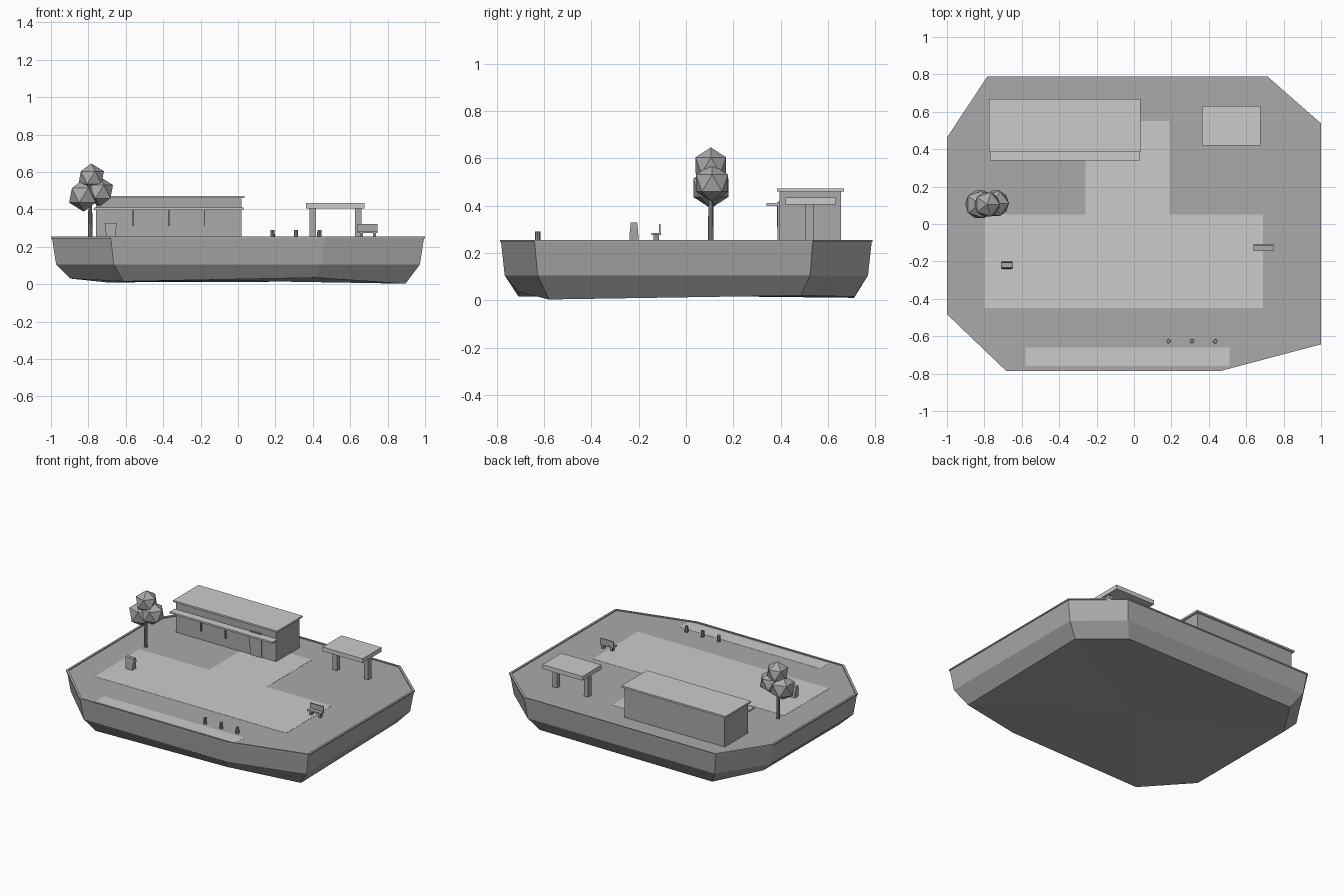
import bpy, bmesh
from mathutils import Matrix

if "Cube" in bpy.data.objects:
    bpy.data.objects.remove(bpy.data.objects["Cube"])

DECK = 0.25
MATS = {}


def grey(ob, value):
    """Give the object a grey material, shared by value."""
    if value not in MATS:
        MATS[value] = bpy.data.materials.new(f"grey_{len(MATS)}")
        MATS[value].diffuse_color = (value, value, value, 1)
    ob.data.materials.append(MATS[value])


def finish(name, bm, value):
    bmesh.ops.recalc_face_normals(bm, faces=bm.faces)
    me = bpy.data.meshes.new(name)
    bm.to_mesh(me)
    bm.free()
    ob = bpy.data.objects.new(name, me)
    bpy.context.collection.objects.link(ob)
    grey(ob, value)
    return ob


def box(name, x, y, z, value, top=(1, 1)):
    """Box from ranges; top scales the upper face in x and y."""
    bm = bmesh.new()
    bmesh.ops.create_cube(bm, size=1)
    for v in bm.verts:
        sx, sy = top if v.co.z > 0 else (1, 1)
        v.co = (sum(x) / 2 + v.co.x * sx * (x[1] - x[0]),
                sum(y) / 2 + v.co.y * sy * (y[1] - y[0]),
                sum(z) / 2 + v.co.z * (z[1] - z[0]))
    return finish(name, bm, value)


def post(name, x, y, z0, z1, r0, r1, n, value):
    bm = bmesh.new()
    bmesh.ops.create_cone(bm, cap_ends=True, segments=n, radius1=r0, radius2=r1,
                          depth=z1 - z0, matrix=Matrix.Translation((x, y, (z0 + z1) / 2)))
    return finish(name, bm, value)


DARK, MID, LIGHT = 0.28, 0.40, 0.60

# Floating island base: one outline, shrunk towards an uneven underside
outline = [(-0.78, 0.785), (0.71, 0.785), (0.995, 0.535), (0.995, -0.64),
           (0.46, -0.782), (-0.68, -0.782), (-0.995, -0.48), (-0.995, 0.46)]
low = [0.01, 0.015, 0.02, 0.003, 0.035, 0.015, 0.03, 0.03]
bm = bmesh.new()
rings = [[bm.verts.new((x, y, DECK - 0.002)) for x, y in outline],
         [bm.verts.new((x * 0.977, y * 0.98, 0.105)) for x, y in outline],
         [bm.verts.new((x * 0.9, y * 0.905, z)) for (x, y), z in zip(outline, low)]]
n = len(outline)
bm.faces.new(rings[0])
for a, b in zip(rings, rings[1:]):
    for i in range(n):
        j = (i + 1) % n
        bm.faces.new((a[i], a[j], b[j], b[i]))
c = bm.verts.new((0, 0, 0.018))
for i in range(n):
    bm.faces.new((rings[2][i], rings[2][(i + 1) % n], c))
finish("island_base", bm, MID)

# Thin edge rim around the deck
bm = bmesh.new()
loops = [[bm.verts.new((x * s, y * s, z)) for x, y in outline]
         for s, z in ((1.005, 0.245), (1.005, 0.254), (0.99, 0.254), (0.99, 0.245))]
for k in range(4):
    a, b = loops[k], loops[(k + 1) % 4]
    for i in range(n):
        j = (i + 1) % n
        bm.faces.new((a[i], a[j], b[j], b[i]))
finish("edge_rim", bm, MID)

# Paved areas
pave = (0.245, 0.2492)
box("plaza_paving", (-0.80, 0.69), (-0.45, 0.05), pave, LIGHT)
box("path_paving", (-0.26, 0.19), (0.05, 0.55), pave, LIGHT)
box("front_paving", (-0.58, 0.51), (-0.76, -0.66), pave, LIGHT)

# Long building with roof, awning, door and window mullions
box("building_walls", (-0.76, 0.02), (0.395, 0.655), (DECK - 0.005, 0.462), MID)
box("building_roof", (-0.775, 0.035), (0.385, 0.668), (0.46, 0.472), LIGHT)
box("awning", (-0.77, 0.03), (0.34, 0.396), (0.398, 0.41), LIGHT)
box("door", (-0.178, -0.09), (0.387, 0.396), (DECK, 0.417), MID)
for i, x in enumerate((-0.56, -0.37, -0.18)):
    box(f"window_mullion_{i}", (x - 0.003, x + 0.003), (0.384, 0.396), (0.31, 0.40), DARK)

# Open shelter on two posts
box("shelter_roof", (0.363, 0.675), (0.42, 0.632), (0.405, 0.435), LIGHT)
for i, x in enumerate((0.40, 0.642)):
    box(f"shelter_post_{i}", (x - 0.017, x + 0.017), (0.505, 0.54), (DECK - 0.003, 0.41), MID)

# Low-poly tree
post("tree_trunk", -0.79, 0.105, DECK - 0.003, 0.46, 0.012, 0.010, 8, DARK)
for i, (x, y, z, r) in enumerate(((-0.825, 0.105, 0.475, 0.087),
                                  (-0.74, 0.11, 0.495, 0.08),
                                  (-0.785, 0.105, 0.570, 0.076))):
    bm = bmesh.new()
    bmesh.ops.create_icosphere(bm, subdivisions=1, radius=r,
                               matrix=Matrix.Translation((x, y, z)))
    finish(f"tree_foliage_{i}", bm, MID)

# Litter bin, wider at the top from the front
box("bin_body", (-0.705, -0.655), (-0.24, -0.20), (DECK - 0.003, 0.30), MID, (1.15, 0.85))
box("bin_lid", (-0.712, -0.648), (-0.237, -0.203), (0.298, 0.328), MID, (1, 0.8))

# Bench
box("bench_seat", (0.64, 0.745), (-0.145, -0.106), (0.275, 0.285), MID)
box("bench_back", (0.64, 0.745), (-0.115, -0.107), (0.283, 0.321), MID)
for i, x in enumerate((0.66, 0.73)):
    box(f"bench_leg_{i}", (x - 0.008, x + 0.008), (-0.138, -0.114), (DECK - 0.003, 0.277), DARK)

# Bollards
for i in range(3):
    post(f"bollard_{i}", 0.185 + 0.125 * i, -0.627, DECK - 0.003, 0.291, 0.012, 0.011, 8, DARK)

for m in bpy.data.materials:
    if m.users and not m.is_grease_pencil:
        m.use_nodes = True
        m.node_tree.nodes["Principled BSDF"].inputs["Base Color"].default_value = m.diffuse_color
